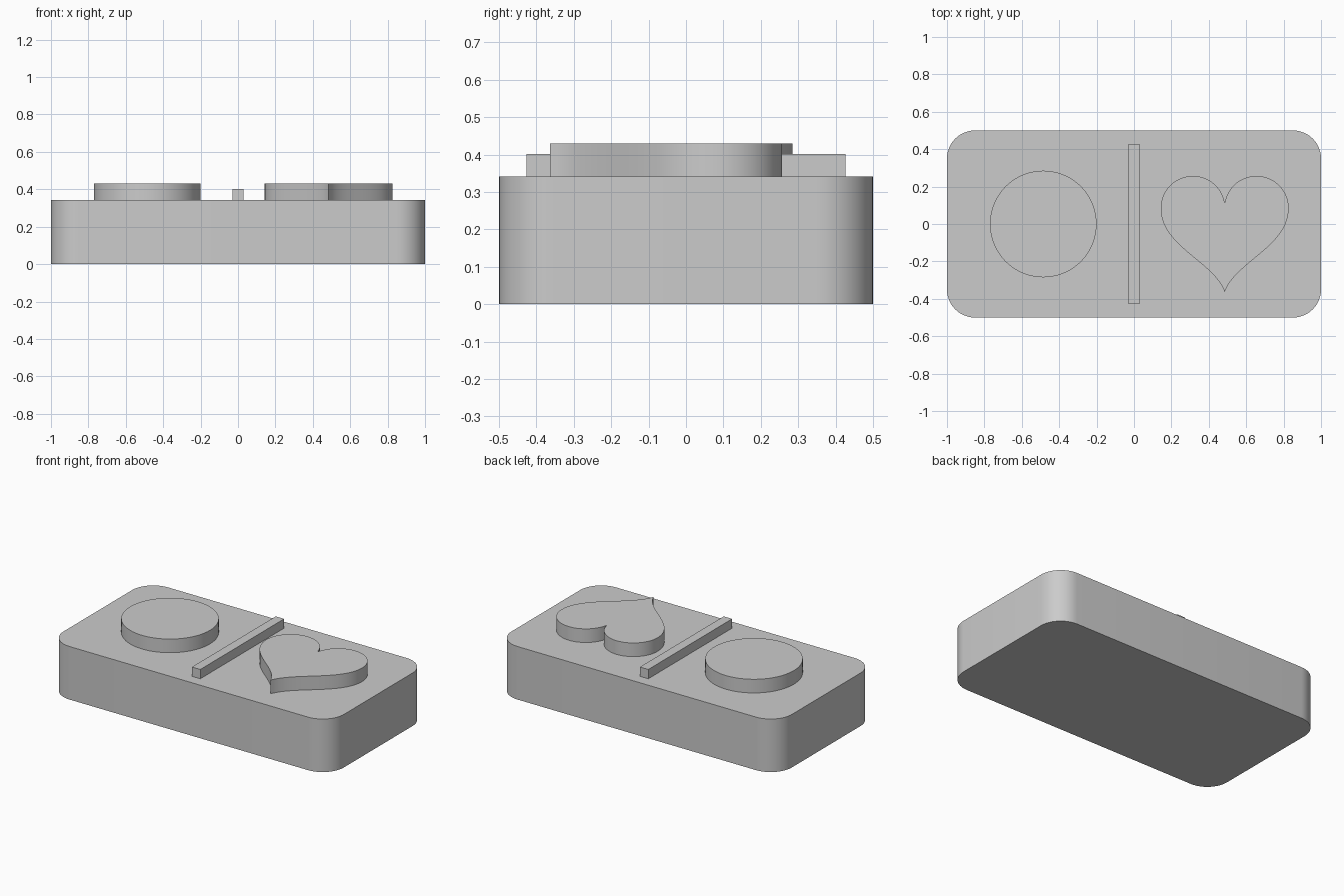
import bpy
import bmesh
from math import cos, sin, pi, radians
from mathutils import Vector
from mathutils.geometry import interpolate_bezier

cube = bpy.data.objects.get("Cube")
if cube:
    bpy.data.objects.remove(cube, do_unlink=True)

grey = bpy.data.materials.new("light grey")
grey.use_nodes = True
grey.diffuse_color = (0.6, 0.6, 0.6, 1)
grey.node_tree.nodes["Principled BSDF"].inputs["Base Color"].default_value = grey.diffuse_color

BASE_TOP = 0.342


def arc(cx, cy, r, start, end, steps):
    """Points along a circular arc, angles in radians."""
    angles = [start + (end - start) * i / steps for i in range(steps + 1)]
    return [(cx + r * cos(a), cy + r * sin(a)) for a in angles]


def slab(name, outline, bottom, top):
    """Extrude a flat outline upwards into a solid."""
    bm = bmesh.new()
    face = bm.faces.new([bm.verts.new((x, y, bottom)) for x, y in outline])
    extruded = bmesh.ops.extrude_face_region(bm, geom=[face], use_keep_orig=True)
    moved = [v for v in extruded["geom"] if isinstance(v, bmesh.types.BMVert)]
    bmesh.ops.translate(bm, verts=moved, vec=(0, 0, top - bottom))
    bmesh.ops.recalc_face_normals(bm, faces=bm.faces)
    mesh = bpy.data.meshes.new(name)
    bm.to_mesh(mesh)
    bm.free()
    mesh.materials.append(grey)
    obj = bpy.data.objects.new(name, mesh)
    bpy.context.collection.objects.link(obj)
    bpy.ops.object.select_all(action="DESELECT")
    obj.select_set(True)
    bpy.context.view_layer.objects.active = obj
    bpy.ops.object.shade_smooth_by_angle(angle=radians(30))
    return obj


# Base block with rounded vertical corners
radius = 0.15
base = []
for i, (sx, sy) in enumerate([(1, 1), (-1, 1), (-1, -1), (1, -1)]):
    base += arc(sx * (1 - radius), sy * (0.5 - radius), radius,
                i * pi / 2, (i + 1) * pi / 2, 12)
slab("base_block", base, 0, BASE_TOP)

# Raised disc
slab("raised_disc", arc(-0.485, 0, 0.285, 0, 2 * pi, 72)[:-1], BASE_TOP, 0.43)

# Dividing bar
slab("divider_bar", [(-0.03, -0.427), (0.03, -0.427), (0.03, 0.427), (-0.03, 0.427)],
     BASE_TOP, 0.402)

# Raised heart: round lobe, then an S-curve to the tip, mirrored
lobe = arc(-0.17, 0.085, 0.172, radians(10), pi, 28)
lobe[0] = (0, 0.115)
side = interpolate_bezier(Vector((-0.342, 0.085)), Vector((-0.342, -0.12)),
                          Vector((-0.06, -0.2)), Vector((0, -0.363)), 28)
half = lobe + [(p.x, p.y) for p in side[1:]]
heart = half + [(-x, y) for x, y in reversed(half[1:-1])]
slab("raised_heart", [(x + 0.485, y) for x, y in heart], BASE_TOP, 0.43)
